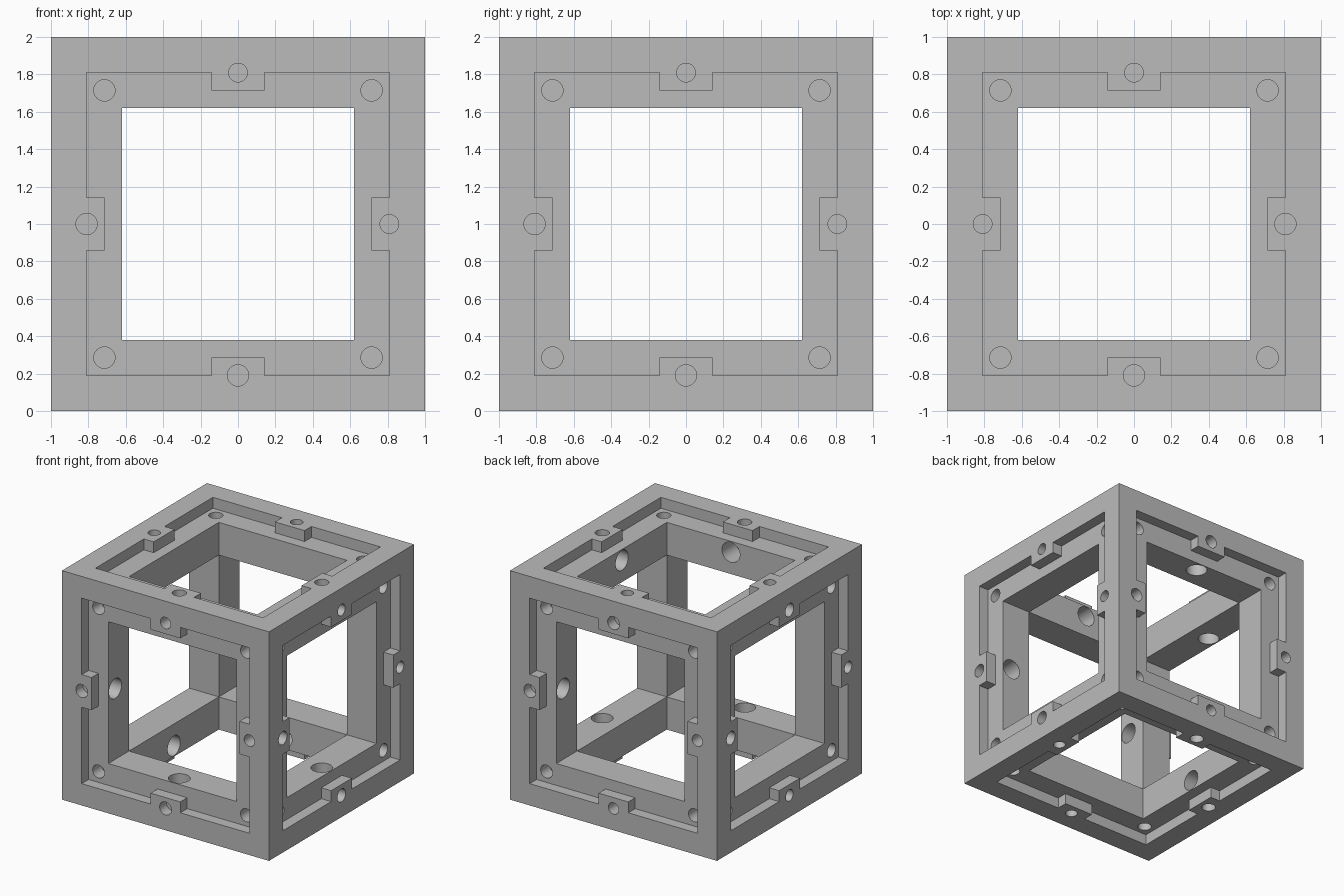
import bpy, bmesh, math
from mathutils import Matrix, Vector

if "Cube" in bpy.data.objects:
    bpy.data.objects.remove(bpy.data.objects["Cube"], do_unlink=True)

UNIT = 2 / 21                     # frame is 21 modules wide
OPENING = 1 - 4 * UNIT            # half width of the windows
RECESS = 1 - 2 * UNIT             # half width of the sunken panels, also beam axis
CORNER = 1 - 3 * UNIT             # corner hole offset
TAB = 1.5 * UNIT                  # half width of a tab
PIN_R, SOCKET_R, BORE_R = 0.05, 0.057, 0.087
AXES = [Vector(row) for row in Matrix.Identity(3)]
CENTRE = Matrix.Translation((0, 0, 1))

# Which tab on each face axis (x, y, z) has the through hole: same or opposite sign
THROUGH = {(0, 1): 1, (0, 2): 1, (1, 0): -1, (1, 2): -1, (2, 0): -1, (2, 1): 1}


def face_matrix(axis, sign):
    """Local z points out of the chosen side of the cube."""
    u, v, w = AXES[(axis + 1) % 3] * sign, AXES[(axis + 2) % 3], AXES[axis] * sign
    return CENTRE @ Matrix((u, v, w)).transposed().to_4x4()


def add_cylinder(bm, matrix, offset, radius, low, high):
    """Cylinder along the local z of matrix, at a sideways local offset."""
    place = matrix @ Matrix.Translation((offset[0], offset[1], (low + high) / 2))
    bmesh.ops.create_cone(bm, cap_ends=True, segments=40, radius1=radius,
                          radius2=radius, depth=high - low, matrix=place)


def add_recess(bm, matrix):
    """Square panel with a tab left standing in the middle of each side."""
    side = [(RECESS, -TAB), (CORNER, -TAB), (CORNER, TAB), (RECESS, TAB), (RECESS, RECESS)]
    verts = []
    for k in range(4):
        turn = Matrix.Rotation(k * math.pi / 2, 4, 'Z')
        verts += [bm.verts.new(matrix @ turn @ Vector((x, y, 1 - UNIT))) for x, y in side]
    floor = bm.faces.new(verts)
    ext = bmesh.ops.extrude_face_region(bm, geom=[floor])
    top = [v for v in ext["geom"] if isinstance(v, bmesh.types.BMVert)]
    bmesh.ops.translate(bm, verts=top, vec=matrix.to_3x3() @ Vector((0, 0, 2 * UNIT)))


def make_object(name, bm):
    bmesh.ops.recalc_face_normals(bm, faces=bm.faces)
    mesh = bpy.data.meshes.new(name)
    bm.to_mesh(mesh)
    bm.free()
    obj = bpy.data.objects.new(name, mesh)
    bpy.context.collection.objects.link(obj)
    return obj


def make_box(name, size):
    bm = bmesh.new()
    bmesh.ops.create_cube(bm, size=1, matrix=CENTRE @ Matrix.Diagonal((*size, 1)))
    return make_object(name, bm)


# Solid block that becomes the frame
frame = make_box("cube_frame", (2, 2, 2))

# Square windows through all three axes
cutters = []
for axis, letter in enumerate("xyz"):
    size = [2 * OPENING] * 3
    size[axis] = 3
    cutters.append(make_box("window_cutter_" + letter, size))

# Recesses, blind sockets, through holes and their wide inner bores
recesses, holes, bores = bmesh.new(), bmesh.new(), bmesh.new()
for axis in range(3):
    for sign in (-1, 1):
        m = face_matrix(axis, sign)
        add_recess(recesses, m)
        for a in (-1, 1):
            for b in (-1, 1):
                add_cylinder(holes, m, (a * CORNER, b * CORNER), SOCKET_R, 0.785, 1.1)
        for tab_axis in ((axis + 1) % 3, (axis + 2) % 3):
            for t in (-1, 1):
                local = m.to_3x3().inverted() @ (AXES[tab_axis] * t * RECESS)
                if t * sign == THROUGH[axis, tab_axis]:
                    add_cylinder(holes, m, local, PIN_R, 0.7, 1.1)
                    add_cylinder(bores, m, local, BORE_R, 0.5, RECESS)
                else:
                    add_cylinder(holes, m, local, SOCKET_R, 1 - UNIT, 1.1)
cutters += [make_object("recess_cutter", recesses), make_object("hole_cutter", holes),
            make_object("bore_cutter", bores)]

# Cut everything out of the block
bpy.ops.object.select_all(action='DESELECT')
bpy.context.view_layer.objects.active = frame
frame.select_set(True)
for cutter in cutters:
    cutter.hide_render = True
    mod = frame.modifiers.new(cutter.name, 'BOOLEAN')
    mod.operation = 'DIFFERENCE'
    mod.solver = 'EXACT'
    mod.object = cutter
    bpy.ops.object.modifier_apply(modifier=mod.name)
for cutter in cutters:
    bpy.data.objects.remove(cutter, do_unlink=True)

# Plain grey finish
grey = bpy.data.materials.new("plain_grey")
grey.use_nodes = True
colour = (0.5, 0.5, 0.5, 1)
grey.diffuse_color = colour
grey.node_tree.nodes["Principled BSDF"].inputs["Base Color"].default_value = colour
frame.data.materials.clear()
frame.data.materials.append(grey)
bpy.ops.object.shade_smooth_by_angle(angle=math.radians(30))
